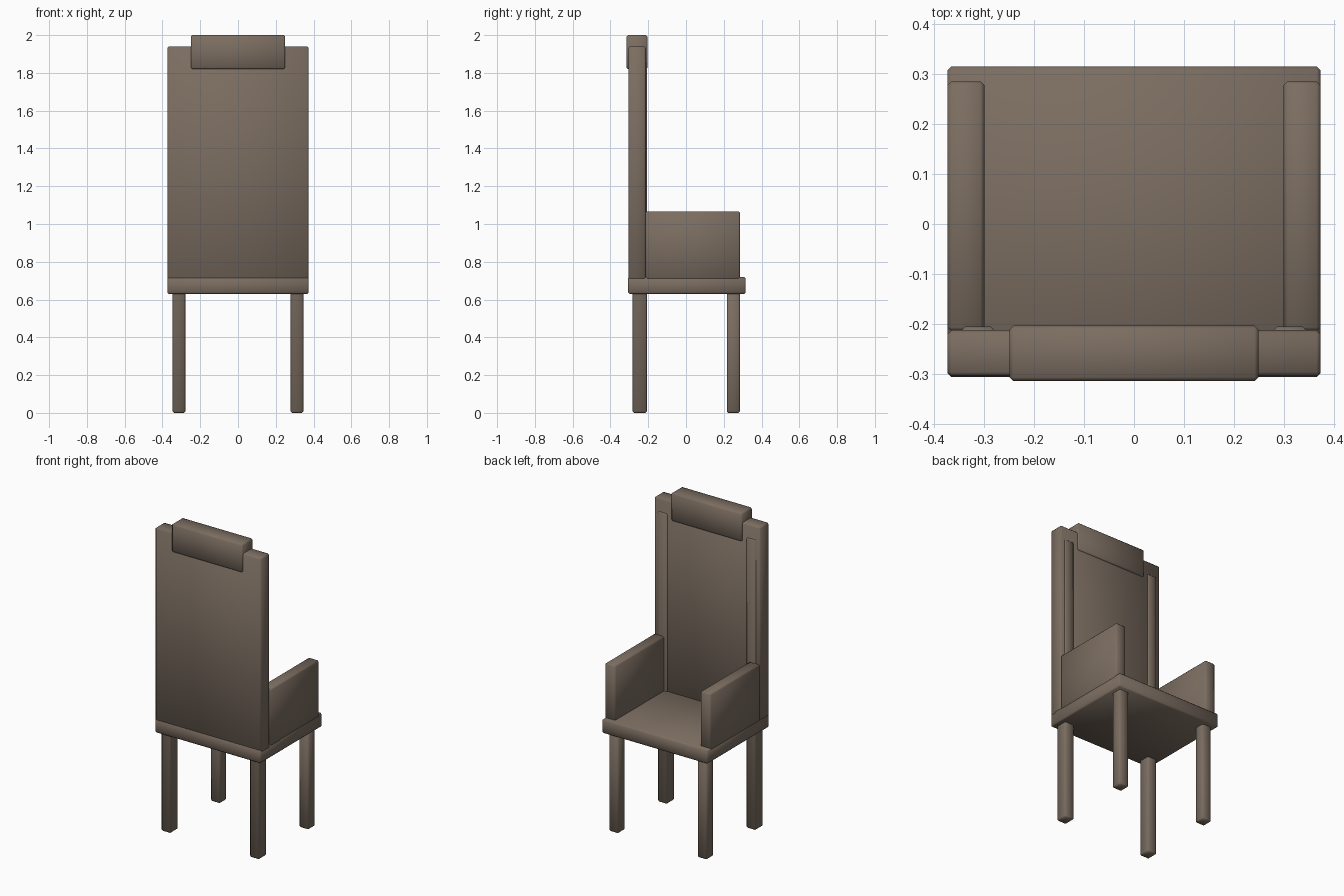
import bpy

if "Cube" in bpy.data.objects:
    bpy.data.objects.remove(bpy.data.objects["Cube"])

# one wood colour for the whole chair
wood = bpy.data.materials.new("brown wood")
wood.diffuse_color = (0.20, 0.155, 0.12, 1)
wood.use_nodes = True
wood.node_tree.nodes["Principled BSDF"].inputs["Base Color"].default_value = wood.diffuse_color


def block(name, lo, hi, bevel=0.008):
    """Smooth-shaded box between two corners with a small chamfer."""
    centre = [(a + b) / 2 for a, b in zip(lo, hi)]
    bpy.ops.mesh.primitive_cube_add(size=1, location=centre)
    ob = bpy.context.object
    ob.name = name
    ob.scale = [b - a for a, b in zip(lo, hi)]
    bpy.ops.object.transform_apply(location=False, rotation=False, scale=True)
    ob.data.materials.append(wood)
    mod = ob.modifiers.new("soft edges", 'BEVEL')
    mod.width = bevel
    mod.segments = 1
    bpy.ops.object.shade_smooth()
    return ob


def pair(name, lo, hi):
    """Part on the right side plus its mirror on the left."""
    block(name + "_right", lo, hi)
    block(name + "_left", (-hi[0], lo[1], lo[2]), (-lo[0], hi[1], hi[2]))


# seat slab, tall back and head cushion
block("seat", (-0.374, -0.307, 0.63), (0.374, 0.316, 0.72))
block("backrest", (-0.374, -0.305, 0.695), (0.374, -0.213, 1.94))
block("headrest", (-0.25, -0.315, 1.82), (0.25, -0.204, 2.0))

# armrest panels
pair("armrest", (0.30, -0.215, 0.70), (0.374, 0.286, 1.067))

# front legs, and rear posts that run on up the inside of the back
pair("front_leg", (0.279, 0.216, 0.0), (0.347, 0.286, 0.65))
pair("rear_post", (0.279, -0.283, 0.0), (0.347, -0.206, 1.855))
